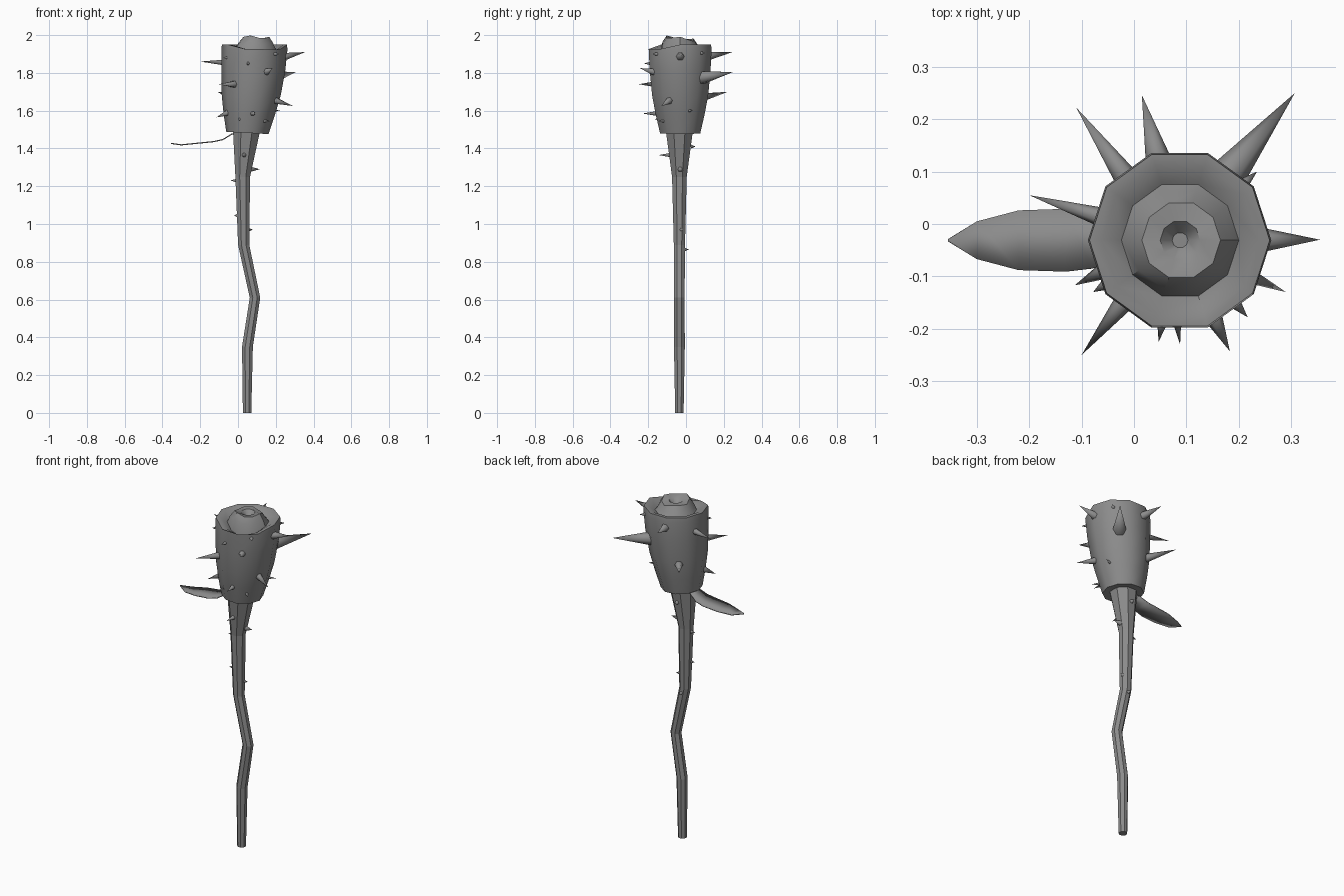
import bpy, math
from math import cos, sin, pi, radians
from mathutils import Vector

cube = bpy.data.objects.get("Cube")
if cube:
    bpy.data.objects.remove(cube)

grey = bpy.data.materials.new("plain_grey")
grey.use_nodes = True
grey.diffuse_color = (0.26, 0.26, 0.26, 1)
grey.node_tree.nodes["Principled BSDF"].inputs["Base Color"].default_value = (0.26, 0.26, 0.26, 1)

Y0 = -0.031  # depth of the flower axis


def make(name, verts, faces, smooth=None):
    mesh = bpy.data.meshes.new(name)
    mesh.from_pydata(verts, [], faces)
    mesh.materials.append(grey)
    obj = bpy.data.objects.new(name, mesh)
    bpy.context.collection.objects.link(obj)
    if smooth:
        bpy.ops.object.select_all(action='DESELECT')
        obj.select_set(True)
        bpy.context.view_layer.objects.active = obj
        bpy.ops.object.shade_smooth_by_angle(angle=radians(smooth))
    return obj


def loft(name, rings, smooth=None):
    """Skin rings of equal size and cap both ends."""
    n = len(rings[0])
    verts = [v for ring in rings for v in ring]
    faces = [list(range(n))[::-1], list(range(len(verts) - n, len(verts)))]
    for k in range(len(rings) - 1):
        for i in range(n):
            j = (i + 1) % n
            faces.append((k * n + i, k * n + j, k * n + n + j, k * n + n + i))
    return make(name, verts, faces, smooth)


def ring(r, z, cx, n, cy=Y0, turn=0.0, lift=None):
    pts = []
    for i in range(n):
        a = 2 * pi * i / n + turn
        pts.append((cx + r * cos(a), cy + r * sin(a), z + (lift(a) if lift else 0)))
    return pts


# Crooked stem: radius, height, x
stem = [(.024, 0, .048), (.031, .35, .05), (.03, .61, .09), (.032, .89, .03),
        (.042, 1.25, .025), (.077, 1.49, .045)]
loft("stem", [ring(r, z, x, 8, -.035, pi / 8) for r, z, x in stem])

# Flower bud: leaning cup with a notched rim and nested petals inside
cup = [(.112, 1.482, .05), (.136, 1.58, .06), (.156, 1.68, .07),
       (.169, 1.81, .081), (.175, 1.925, .087)]


def notch(a):
    return -0.045 * max(0, cos(a + radians(72))) ** 3


def front_high(a):
    return -0.009 * sin(a) + 0.008 * cos(3 * a)


rings = [ring(.06, 1.485, .047, 10)]
rings += [ring(r, z, x, 10, lift=lambda a: -.05 * cos(a) * (1.6 - z) if z < 1.6 else 0)
          for r, z, x in cup]
rings += [ring(.172, 1.951, .087, 10, lift=notch),
          ring(.15, 1.95, .088, 10, lift=notch),
          ring(.112, 1.925, .088, 10, lift=notch),
          ring(.098, 1.95, .088, 10, lift=front_high),
          ring(.075, 1.983, .09, 10, lift=front_high),
          ring(.038, 1.98, .088, 10),
          ring(.015, 1.955, .088, 10)]
loft("flower_bud", rings, 40)


def spike(name, base, tip, r):
    base, tip = Vector(base), Vector(tip)
    q = (tip - base).to_track_quat('Z', 'Y')
    pts = [base + q @ Vector((r * cos(i * pi / 3), r * sin(i * pi / 3), 0)) for i in range(6)]
    faces = [(i, (i + 1) % 6, 6) for i in range(6)] + [list(range(6))[::-1]]
    make(name, pts + [tip], faces, 65)


def section(profile, z):
    """Radius and centre of a profile at a height."""
    for (r0, z0, x0), (r1, z1, x1) in zip(profile, profile[1:]):
        if z <= z1:
            t = max(0, (z - z0) / (z1 - z0))
            return r0 + t * (r1 - r0), x0 + t * (x1 - x0)
    return profile[-1][0], profile[-1][2]


def radial_spike(name, profile, tip, r, rise):
    x, y, z = tip
    rad, cx = section(profile, z - rise)
    out = Vector((x - cx, y - Y0, 0)).normalized()
    base = Vector((cx, Y0, z - rise)) + out * (rad * .95 - r * .35)
    spike(name, base, tip, r)


# Bud thorns: tip, base radius, rise from base to tip
bud_thorns = [
    ((.355, -.03, 1.91), .024, .025), ((.307, .25, 1.805), .038, .03),
    ((.015, .246, 1.91), .025, .02), ((-.11, .222, 1.70), .024, .03),
    ((-.2, .055, 1.86), .018, .005), ((-.1, -.25, 1.74), .02, 0),
    ((.183, -.243, 1.825), .02, .02), ((.29, -.13, 1.625), .02, -.03),
    ((.217, -.178, 1.9), .012, 0), ((.088, -.23, 1.585), .014, 0),
    ((.047, -.225, 1.85), .01, 0), ((-.113, -.117, 1.565), .018, -.025),
    ((-.078, -.13, 1.88), .012, 0), ((0, -.165, 1.555), .009, 0),
    ((.17, -.15, 1.545), .009, 0), ((.235, .1, 1.905), .012, 0),
    ((.225, .035, 1.6), .008, 0)]
for i, (tip, r, rise) in enumerate(bud_thorns):
    radial_spike(f"bud_thorn_{i + 1}", cup, tip, r, rise)

# Stem thorns
stem_thorns = [
    ((.03, -.145, 1.365), .013, 0), ((.115, -.03, 1.29), .015, 0),
    ((-.04, -.03, 1.23), .01, 0), ((-.022, -.05, 1.045), .01, 0),
    ((.078, -.02, .97), .01, 0), ((.04, .05, 1.41), .012, 0),
    ((.035, .015, .865), .01, 0)]
for i, (tip, r, rise) in enumerate(stem_thorns):
    radial_spike(f"stem_thorn_{i + 1}", stem, tip, r, rise)

# Leaf: x, height, half width along the midrib
leaf = [(.0, 1.485, .02), (-.035, 1.475, .04), (-.08, 1.447, .054), (-.13, 1.436, .06),
        (-.22, 1.427, .057), (-.3, 1.419, .036), (-.355, 1.427, .002)]
verts = [(x, Y0 + s * w, z) for x, z, w in leaf for s in (-1, 1)]
faces = [(2 * i, 2 * i + 1, 2 * i + 3, 2 * i + 2) for i in range(len(leaf) - 1)]
blade = make("leaf", verts, faces, 40)
thick = blade.modifiers.new("thickness", 'SOLIDIFY')
thick.thickness = 0.006
thick.offset = 0
